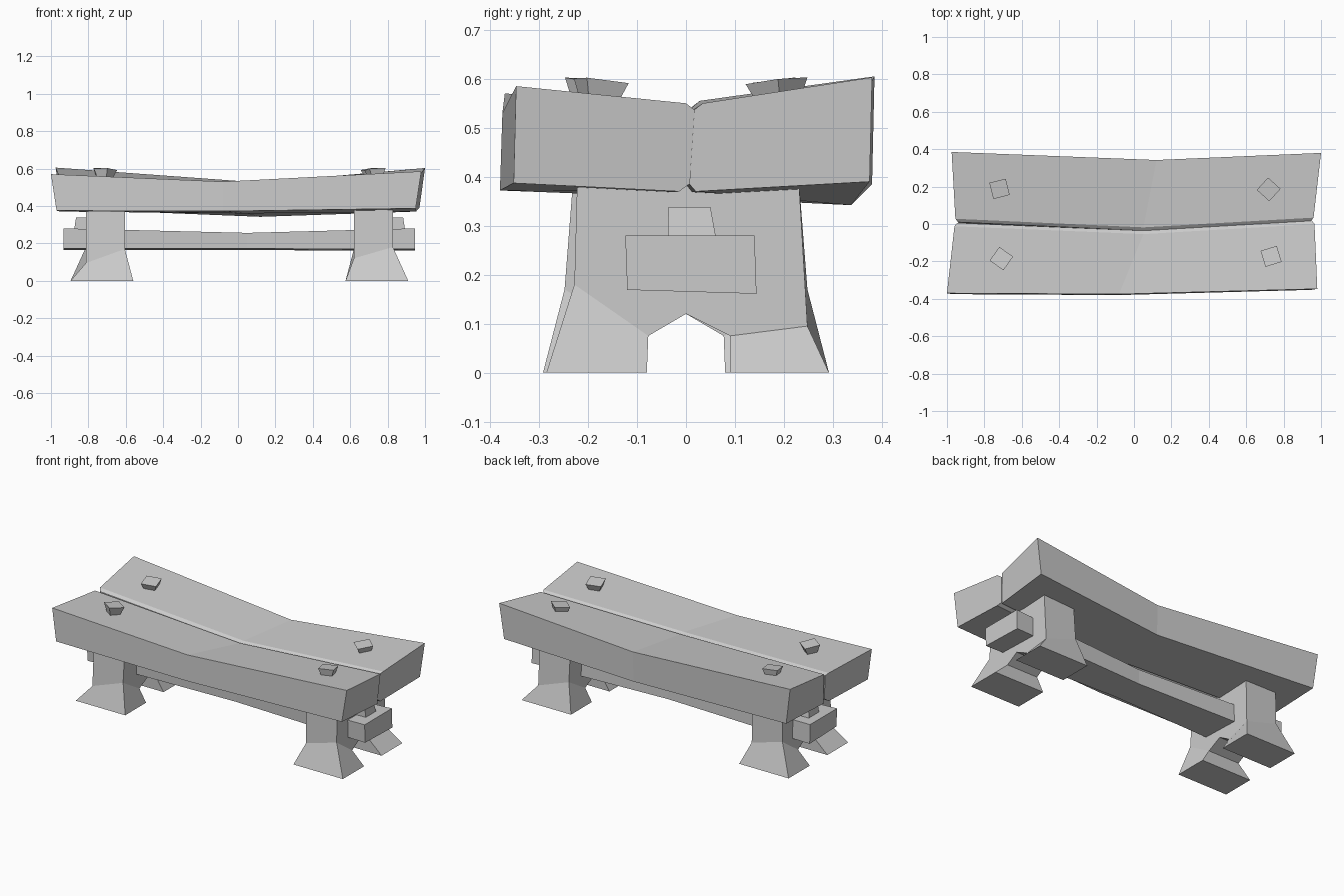
import bpy
import bmesh
from math import radians
from mathutils import Matrix, Vector

old = bpy.data.objects.get("Cube")
if old:
    bpy.data.objects.remove(old, do_unlink=True)

GREY = (0.6, 0.6, 0.6, 1)
stone = bpy.data.materials.new("plain_grey")
stone.use_nodes = True
stone.diffuse_color = GREY
stone.node_tree.nodes["Principled BSDF"].inputs["Base Color"].default_value = GREY


def finish(name, bm):
    bmesh.ops.recalc_face_normals(bm, faces=bm.faces)
    mesh = bpy.data.meshes.new(name)
    bm.to_mesh(mesh)
    bm.free()
    mesh.materials.append(stone)
    obj = bpy.data.objects.new(name, mesh)
    bpy.context.collection.objects.link(obj)
    return obj


def loft(name, sections):
    """Skin a row of matching rings and cap both ends."""
    bm = bmesh.new()
    rings = [[bm.verts.new(p) for p in ring] for ring in sections]
    n = len(rings[0])
    for a, b in zip(rings, rings[1:]):
        for i in range(n):
            j = (i + 1) % n
            bm.faces.new((a[i], a[j], b[j], b[i]))
    bm.faces.new(rings[0])
    bm.faces.new(rings[-1])
    return finish(name, bm)


# Seat planks: sagging in the middle, with a bevelled seam between them
def plank(name, toward, stations):
    sections = []
    for end, (outer, inner) in zip((-1, 0, 1), stations):
        ox, oy, otop, obot = outer
        ix, iy, itop, ibot = inner
        seam_x, seam_y = ix - end * 0.014, iy + toward * 0.018
        sections.append([
            (ox, oy, otop), (ox - end * 0.03, oy - 0.005, obot),
            (ix - end * 0.01, iy - 0.014, ibot),
            (seam_x - end * 0.01, seam_y - 0.01, ibot + 0.016),
            (seam_x, seam_y, itop - 0.014), (ix, iy, itop)])
    return loft(name, sections)


plank("front_seat_plank", 1, [
    ((-1, -0.37, 0.57, 0.375), (-0.96, -0.012, 0.55, 0.37)),
    ((-0.08, -0.375, 0.53, 0.372), (0.05, -0.054, 0.515, 0.36)),
    ((0.98, -0.347, 0.585, 0.387), (0.965, 0, 0.55, 0.37))])
plank("back_seat_plank", -1, [
    ((-0.975, 0.385, 0.605, 0.385), (-0.955, 0.028, 0.555, 0.37)),
    ((0.12, 0.342, 0.525, 0.342), (0.05, -0.018, 0.515, 0.36)),
    ((1, 0.38, 0.603, 0.39), (0.96, 0.034, 0.55, 0.37))])


# Legs: arched slab whose two feet flare outwards
def leg(name):
    # y, inner z, outer z
    outline = [
        (-0.222, 0.4, 0.4), (-0.228, 0.12, 0.18), (-0.285, 0, 0), (-0.08, 0, 0),
        (-0.077, 0.075, 0.075), (0, 0.12, 0.12), (0.09, 0.075, 0.075),
        (0.09, 0, 0), (0.292, 0, 0), (0.248, 0.17, 0.095), (0.23, 0.4, 0.4)]
    bm = bmesh.new()
    sides = []
    for top_x, foot_x, k in ((-0.105, -0.15, 1), (0.103, 0.185, 2)):
        side = [bm.verts.new((foot_x if p[k] == 0 else top_x, p[0], p[k])) for p in outline]
        for face in ((0, 1, 4, 5, 6, 9, 10), (1, 2, 3, 4), (6, 7, 8, 9)):
            bm.faces.new([side[i] for i in face])
        sides.append(side)
    a, b = sides
    for i in range(len(a)):
        j = (i + 1) % len(a)
        bm.faces.new((a[i], a[j], b[j], b[i]))
    return finish(name, bm)


left_leg = leg("left_leg")
left_leg.location.x = 0.725
right_leg = leg("right_leg")
right_leg.location.x = -0.71
right_leg.rotation_euler.z = radians(180)


# Stretcher beam through both legs, slimmer at mid-length
def beam_ring(x, front, back, low, high):
    return [(x, front, high), (x, back, high), (x, back + 0.004, low - 0.004), (x, front + 0.004, low + 0.004)]


loft("stretcher_beam", [
    beam_ring(-0.932, -0.13, 0.13, 0.168, 0.28),
    beam_ring(0.05, -0.1, 0.1, 0.168, 0.256),
    beam_ring(0.945, -0.124, 0.14, 0.165, 0.28)])


# Locking keys standing on the beam ends, against the legs
def key(name, x_leg, out):
    def ring(z, reach, y0, y1):
        return [(x_leg, y0, z), (x_leg + out * reach, y0, z),
                (x_leg + out * reach, y1, z), (x_leg, y1, z)]
    loft(name, [ring(0.26, 0.07, -0.037, 0.064), ring(0.338, 0.058, -0.036, 0.05)])


key("left_key", 0.825, 1)
key("right_key", -0.808, -1)


# Pegs: tapered square heads, tilted with the planks
def peg(name, x, y, turn):
    sx, sy = (1 if x > 0 else -1), (1 if y > 0 else -1)
    tilt = Matrix.Rotation(radians(6.5 * sy), 4, "X") @ Matrix.Rotation(radians(-3 * sx), 4, "Y")
    place = Matrix.Translation((x, y, 0.596)) @ tilt @ Matrix.Rotation(radians(turn), 4, "Z")
    sections = []
    for z, h in ((-0.07, 0.022), (0, 0.045)):
        sections.append([place @ Vector((h * u, h * v, z))
                         for u, v in ((-1, -1), (1, -1), (1, 1), (-1, 1))])
    loft(name, sections)


peg("front_left_peg", 0.733, -0.173, 17)
peg("front_right_peg", -0.709, -0.185, -35)
peg("back_left_peg", 0.72, 0.185, -42)
peg("back_right_peg", -0.719, 0.188, 14)
